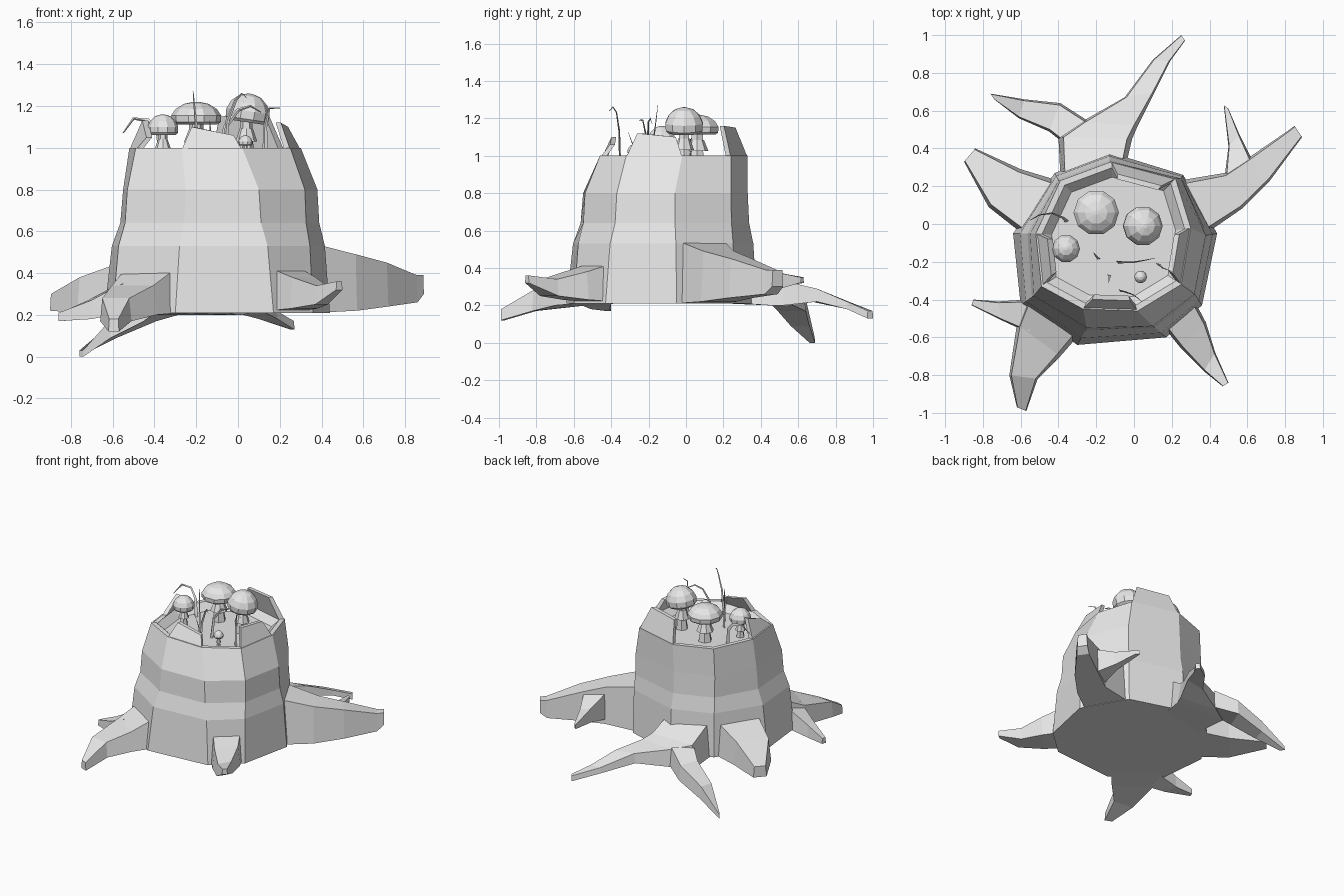
import bpy
import bmesh
import math
from mathutils import Vector, Matrix

old = bpy.data.objects.get("Cube")
if old:
    bpy.data.objects.remove(old, do_unlink=True)

grey = bpy.data.materials.new("plain_grey")
grey.use_nodes = True
grey.diffuse_color = (0.8, 0.8, 0.8, 1)
grey.node_tree.nodes["Principled BSDF"].inputs["Base Color"].default_value = (0.8, 0.8, 0.8, 1)


def loft(name, rings):
    """Skin a list of equal-length point rings and cap both ends."""
    bm = bmesh.new()
    loops = [[bm.verts.new(p) for p in ring] for ring in rings]
    count = len(loops[0])
    for a, b in zip(loops, loops[1:]):
        for i in range(count):
            j = (i + 1) % count
            bm.faces.new((a[i], a[j], b[j], b[i]))
    bm.faces.new(loops[0][::-1])
    bm.faces.new(loops[-1])
    bmesh.ops.recalc_face_normals(bm, faces=bm.faces)
    mesh = bpy.data.meshes.new(name)
    bm.to_mesh(mesh)
    bm.free()
    mesh.materials.append(grey)
    obj = bpy.data.objects.new(name, mesh)
    bpy.context.scene.collection.objects.link(obj)
    return obj


centre = Vector((-0.1, -0.08))


def inward(points, amount):
    return [p.lerp(centre, amount) for p in points]


def at_height(points, z):
    return [Vector((p.x, p.y, z)) for p in points]


def blend(a, b, t):
    return [p.lerp(q, t) for p, q in zip(a, b)]


# Trunk: nine-sided, flared at the foot and hollowed at the top
foot = [Vector(p) for p in (
    (0.44, -0.05), (0.26, 0.26), (-0.13, 0.38), (-0.42, 0.27), (-0.64, -0.05),
    (-0.6, -0.43), (-0.3, -0.64), (0.17, -0.6), (0.36, -0.43))]
waist = [Vector(p) for p in (
    (0.38, -0.06), (0.25, 0.24), (-0.13, 0.33), (-0.4, 0.23), (-0.55, -0.05),
    (-0.53, -0.38), (-0.25, -0.55), (0.1, -0.54), (0.32, -0.37))]
rim = [Vector(p) for p in (
    (0.3, -0.02), (0.22, 0.24), (-0.12, 0.33), (-0.39, 0.23), (-0.52, -0.05),
    (-0.49, -0.33), (-0.27, -0.45), (0.02, -0.46), (0.25, -0.32))]
loft("trunk", [
    at_height(foot, 0.21),
    at_height(blend(foot, waist, 0.4), 0.53),
    at_height(blend(foot, waist, 0.85), 0.64),
    at_height(waist, 0.8),
    at_height(rim, 1.0),
    at_height(inward(rim, 0.08), 1.0),
    at_height(inward(rim, 0.2), 0.95),
])

# Tall bark slabs standing on alternate rim edges
for start, z_a, z_b in ((8, 1.12, 1.1), (1, 1.16, 1.15), (4, 1.13, 1.05), (6, 1.1, 1.06)):
    edge = [rim[start], rim[(start + 1) % len(rim)]]
    low = edge + inward(edge, 0.08)[::-1]
    a, b = inward(edge, 0.14)
    a, b = a.lerp(b, 0.1), b.lerp(a, 0.1)
    high = [a, b] + inward([a, b], 0.08)[::-1]
    loft("bark_slab", [
        at_height(low, 0.99),
        [Vector((p.x, p.y, z)) for p, z in zip(high, (z_a, z_b, z_b, z_a))],
    ])


def root(name, sections, sink=0.1):
    """Each section: left x, y, right x, y, top z, bottom z."""
    rings = []
    for n, (lx, ly, rx, ry, top, bottom) in enumerate(sections):
        left, right = Vector((lx, ly)), Vector((rx, ry))
        if n == 0:
            left, right = inward([left, right], sink)
        rings.append(
            at_height([left, right], bottom)
            + at_height([right.lerp(left, 0.07), left.lerp(right, 0.07)], top))
    loft(name, rings)


# Roots, with side forks
root("back_root", [
    (-0.42, 0.25, -0.04, 0.34, 0.46, 0.21), (-0.4, 0.46, -0.01, 0.45, 0.36, 0.2),
    (-0.28, 0.54, 0.02, 0.52, 0.33, 0.2), (-0.05, 0.67, 0.11, 0.7, 0.29, 0.22),
    (0.1, 0.87, 0.19, 0.86, 0.22, 0.18), (0.25, 1.0, 0.27, 0.97, 0.17, 0.13)])
root("back_root_fork", [
    (-0.4, 0.45, -0.25, 0.55, 0.345, 0.21), (-0.45, 0.49, -0.39, 0.64, 0.28, 0.17),
    (-0.61, 0.56, -0.58, 0.66, 0.18, 0.09), (-0.74, 0.66, -0.76, 0.69, 0.03, 0)], 0)
root("left_back_root", [
    (-0.42, 0.26, -0.63, -0.06, 0.45, 0.21), (-0.6, 0.29, -0.77, 0.09, 0.38, 0.21),
    (-0.84, 0.4, -0.9, 0.33, 0.3, 0.22)])
root("right_front_root", [
    (-0.61, -0.4, -0.3, -0.63, 0.42, 0.21), (-0.62, -0.53, -0.39, -0.7, 0.34, 0.2),
    (-0.66, -0.8, -0.51, -0.82, 0.28, 0.17), (-0.62, -0.97, -0.57, -0.99, 0.18, 0.12)])
root("right_front_root_fork", [
    (-0.57, -0.4, -0.55, -0.58, 0.35, 0.21), (-0.72, -0.41, -0.7, -0.51, 0.27, 0.18),
    (-0.85, -0.4, -0.86, -0.43, 0.21, 0.17)], 0)
root("left_front_root", [
    (0.18, -0.59, 0.36, -0.43, 0.42, 0.22), (0.25, -0.66, 0.38, -0.52, 0.38, 0.23),
    (0.37, -0.78, 0.43, -0.68, 0.34, 0.25), (0.47, -0.86, 0.5, -0.84, 0.36, 0.32)])
root("left_root", [
    (0.25, 0.26, 0.43, -0.05, 0.54, 0.21), (0.48, 0.27, 0.57, 0.08, 0.49, 0.22),
    (0.62, 0.36, 0.72, 0.23, 0.45, 0.24), (0.81, 0.49, 0.86, 0.42, 0.39, 0.26),
    (0.85, 0.52, 0.89, 0.46, 0.39, 0.3)])
root("left_root_fork", [
    (0.48, 0.25, 0.63, 0.33, 0.44, 0.25), (0.5, 0.41, 0.56, 0.47, 0.38, 0.28),
    (0.475, 0.63, 0.5, 0.61, 0.35, 0.32)], 0)


def circle(radius, z, sides):
    return [Vector((radius * math.cos(math.tau * i / sides),
                    radius * math.sin(math.tau * i / sides), z)) for i in range(sides)]


def mushroom(x, y, radius, bottom, top, tilt=0):
    """Faceted cap with an upright brim over a slim stem and frilled skirt."""
    tall = top - bottom
    profile = ((0.35, 0.25), (0.85, 0.02), (0.98, 0.12), (1, 0.4),
               (0.83, 0.68), (0.5, 0.91), (0.1, 1))
    cap = loft("mushroom_cap", [circle(radius * r, tall * z, 10) for r, z in profile])
    cap.matrix_world = Matrix.Translation((x, y, bottom)) @ Matrix.Rotation(tilt, 4, 'Y')
    gap = bottom - 0.94
    stem = loft("mushroom_stem", [
        circle(radius * 0.42, 0, 6), circle(radius * 0.3, gap * 0.5, 6),
        circle(radius * 0.28, gap + tall * 0.4, 6)])
    stem.location = (x, y, 0.94)
    skirt = loft("mushroom_skirt", [
        circle(radius * 0.5, gap * 0.5, 8), circle(radius * 0.3, gap * 0.85, 8)])
    skirt.location = (x, y, 0.94)


mushroom(-0.2, 0.06, 0.12, 1.11, 1.22)
mushroom(0.04, -0.01, 0.105, 1.12, 1.26, 0.15)
mushroom(-0.36, -0.13, 0.074, 1.06, 1.16)
mushroom(0.035, -0.28, 0.034, 1.01, 1.06)


def blade(width, points):
    """Tapered three-sided grass blade following a path."""
    path = [Vector(p) for p in points]
    rings = []
    for i, p in enumerate(path):
        along = path[min(i + 1, len(path) - 1)] - path[max(i - 1, 0)]
        side = along.cross(Vector((0.3, 1, 0.1))).normalized()
        out = along.cross(side).normalized()
        w = width * (1 - 0.85 * i / (len(path) - 1))
        rings.append([p + side * w, p - side * w, p + out * w * 0.7])
    loft("grass_blade", rings)


# Grass blades growing from the hollow
blade(0.018, [(-0.36, 0.02, 0.94), (-0.38, 0.04, 1.07), (-0.43, 0.06, 1.13),
              (-0.5, 0.05, 1.14), (-0.55, 0.02, 1.07)])
blade(0.013, [(-0.19, -0.18, 0.94), (-0.2, -0.17, 1.1), (-0.215, -0.15, 1.27)])
blade(0.015, [(-0.08, -0.2, 0.94), (-0.06, -0.2, 1.1), (0, -0.2, 1.18),
              (0.06, -0.19, 1.2), (0.11, -0.18, 1.17)])
blade(0.014, [(0.13, -0.21, 0.94), (0.13, -0.21, 1.1), (0.15, -0.23, 1.19), (0.2, -0.25, 1.19)])
blade(0.01, [(-0.13, -0.27, 0.94), (-0.13, -0.28, 1.05), (-0.135, -0.31, 1.13)])
blade(0.012, [(-0.07, -0.35, 0.94), (-0.05, -0.355, 1.13), (-0.01, -0.37, 1.23),
              (0.02, -0.39, 1.26), (0.04, -0.41, 1.24)])
